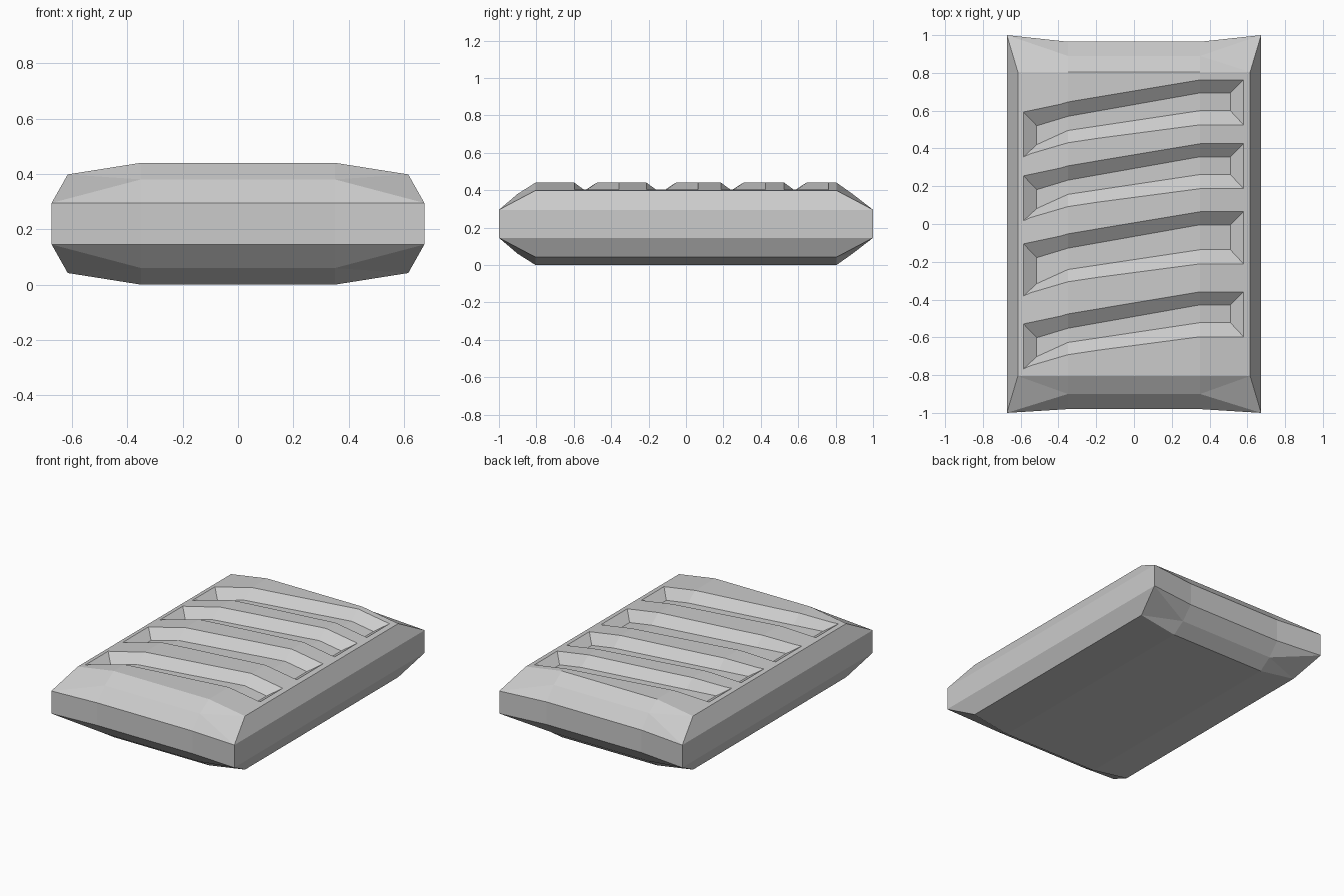
import bpy
import bmesh

cube = bpy.data.objects.get("Cube")
if cube:
    bpy.data.objects.remove(cube, do_unlink=True)

grey = bpy.data.materials.new("light grey")
grey.use_nodes = True
colour = (0.6, 0.6, 0.6, 1)
grey.diffuse_color = colour
grey.node_tree.nodes["Principled BSDF"].inputs["Base Color"].default_value = colour

MID = 0.22        # height of the waist
FLAT_X = 0.35     # half width of the flat top
EDGE_X = 0.615    # half width of the sloped top
RIM_X = 0.673


def make_object(name, bm):
    bmesh.ops.remove_doubles(bm, verts=bm.verts, dist=0.0001)
    bmesh.ops.recalc_face_normals(bm, faces=bm.faces)
    mesh = bpy.data.meshes.new(name)
    bm.to_mesh(mesh)
    bm.free()
    mesh.materials.append(grey)
    obj = bpy.data.objects.new(name, mesh)
    bpy.context.collection.objects.link(obj)
    return obj


def face(bm, *points):
    bm.faces.new([bm.verts.new(p) for p in points])


# Body: one corner description, mirrored across all three axes
def corner(sx, sy, sz):
    fold_y, rim_y = (0.89, 0.965) if sy > 0 else (0.90, 0.98)
    local = {
        "flat": (FLAT_X, 0.805, 0.22),
        "edge": (EDGE_X, 0.805, 0.178),
        "fold": (FLAT_X, fold_y, 0.16),
        "rim": (FLAT_X, rim_y, 0.075),
        "tip": (RIM_X, 1.0, 0.075),
    }
    return {k: (x * sx, y * sy, MID + z * sz) for k, (x, y, z) in local.items()}


bm = bmesh.new()
for sz in (1, -1):
    for sy in (1, -1):
        l, r = corner(-1, sy, sz), corner(1, sy, sz)
        # bevelled end between the two corners
        face(bm, l["flat"], r["flat"], r["fold"], l["fold"])
        face(bm, l["fold"], r["fold"], r["rim"], l["rim"])
        for c in (l, r):
            face(bm, c["flat"], c["edge"], c["fold"])
            face(bm, c["edge"], c["tip"], c["fold"])
            face(bm, c["fold"], c["tip"], c["rim"])
    # broad faces running the whole length
    for sx in (1, -1):
        f, b = corner(sx, -1, sz), corner(sx, 1, sz)
        face(bm, f["flat"], b["flat"], b["edge"], f["edge"])
        face(bm, f["edge"], b["edge"], b["tip"], f["tip"])
    corners = [corner(x, y, sz)["flat"] for x, y in ((-1, -1), (1, -1), (1, 1), (-1, 1))]
    face(bm, *corners)
# upright band around the waist
for s in (1, -1):
    f, b = [[corner(s, y, z)["tip"] for z in (-1, 1)] for y in (-1, 1)]
    face(bm, f[0], f[1], b[1], b[0])
    for sx in (1, -1):
        lo, hi = corner(sx, s, -1), corner(sx, s, 1)
        face(bm, lo["tip"], hi["tip"], hi["rim"], lo["rim"])
    q = [corner(x, s, z)["rim"] for x, z in ((-1, -1), (1, -1), (1, 1), (-1, 1))]
    face(bm, *q)
body = make_object("ribbed_body", bm)


# Slanted grooves with sloping walls, cut from the top
def top_z(x):
    slope = max(0, abs(x) - FLAT_X) / (EDGE_X - FLAT_X)
    return 0.44 - 0.042 * slope


DEPTH = 0.055
OVER = 1.3       # carry the walls above the surface
# opening x, floor x, opening y range, floor y range
STATIONS = (
    (-0.585, -0.515, 0.355, 0.593, 0.42, 0.52),
    (-0.35, -0.35, 0.43, 0.646, 0.495, 0.57),
    (0.35, 0.35, 0.525, 0.763, 0.60, 0.694),
    (0.58, 0.51, 0.525, 0.763, 0.60, 0.694),
)
# each groove: shift along y, extra width
GROOVES = ((0, 0), (-0.338, 0), (-0.698, 0.038), (-1.122, 0))

bm = bmesh.new()
for shift, extra in GROOVES:
    rings = []
    for ox, fx, o0, o1, f0, f1 in STATIONS:
        low = [(fx, f0 + shift - extra, top_z(fx) - DEPTH),
               (fx, f1 + shift, top_z(fx) - DEPTH)]
        mouth = [(ox, o0 + shift - extra, top_z(ox)), (ox, o1 + shift, top_z(ox))]
        high = [[a + (b - a) * OVER for a, b in zip(p, q)] for p, q in zip(low, mouth)]
        rings.append((low[0], low[1], high[1], high[0]))
    for a, b in zip(rings, rings[1:]):
        for i in range(4):
            j = (i + 1) % 4
            face(bm, a[i], a[j], b[j], b[i])
    face(bm, *rings[0])
    face(bm, *rings[-1])
cutter = make_object("groove_cutter", bm)
cutter.hide_render = True

cut = body.modifiers.new("grooves", "BOOLEAN")
cut.operation = "DIFFERENCE"
cut.solver = "EXACT"
cut.object = cutter
bpy.context.view_layer.objects.active = body
bpy.ops.object.modifier_apply(modifier=cut.name)
bpy.data.objects.remove(cutter, do_unlink=True)
